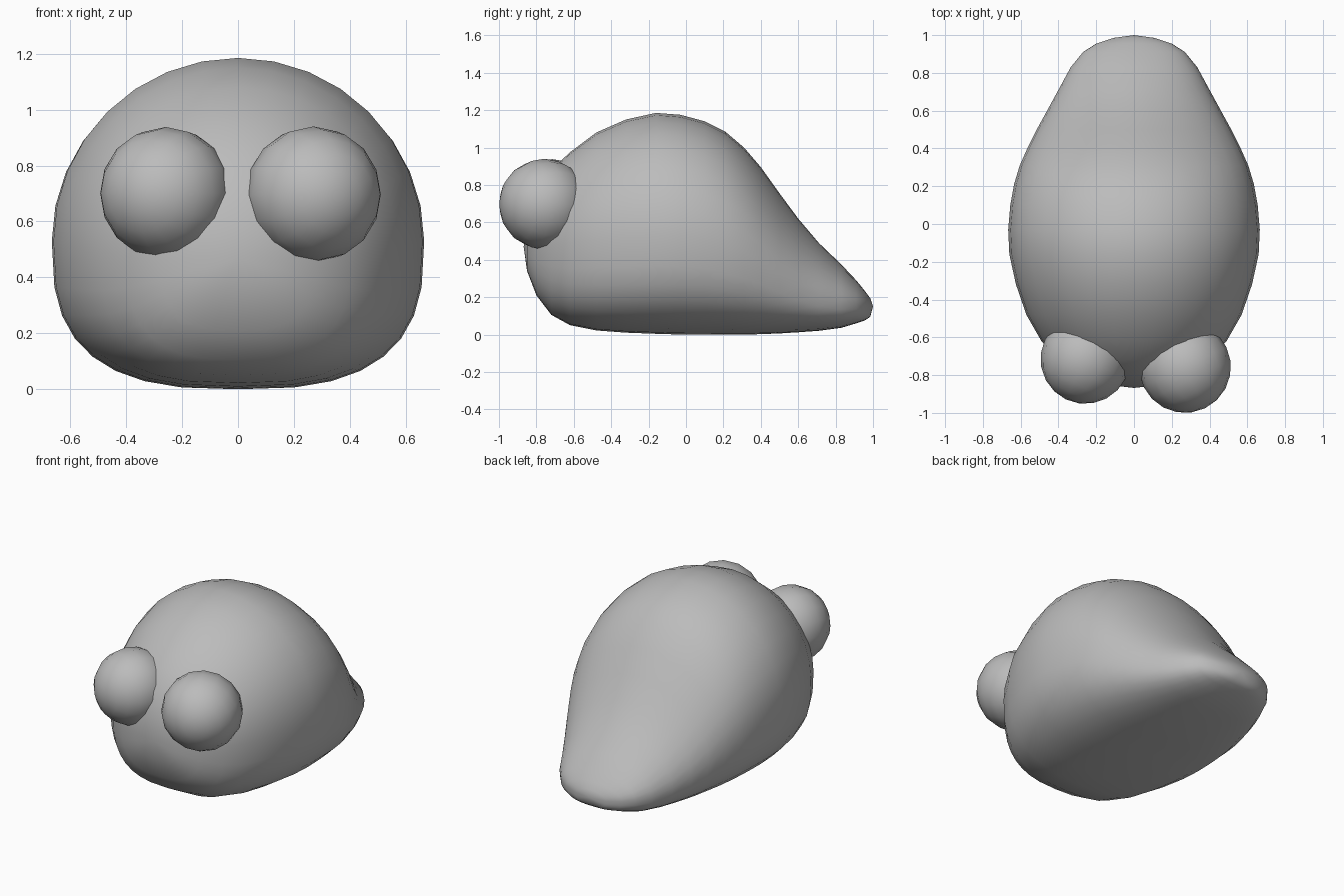
import bpy, bmesh, math

grey = bpy.data.materials.new("plain_grey")
grey.diffuse_color = (0.5, 0.5, 0.5, 1)


def finish(name, bm):
    bmesh.ops.recalc_face_normals(bm, faces=bm.faces)
    for f in bm.faces:
        f.smooth = True
    mesh = bpy.data.meshes.new(name)
    bm.to_mesh(mesh)
    bm.free()
    mesh.materials.append(grey)
    obj = bpy.data.objects.new(name, mesh)
    bpy.context.collection.objects.link(obj)
    return obj


# Body sections: y, half width, bottom, widest height, top, upper roundness
sections = [
    (-0.85, 0.15, 0.34, 0.47, 0.62, 2.0),
    (-0.80, 0.28, 0.21, 0.47, 0.76, 2.0),
    (-0.72, 0.40, 0.105, 0.48, 0.88, 2.0),
    (-0.62, 0.49, 0.05, 0.49, 0.975, 2.0),
    (-0.48, 0.57, 0.022, 0.51, 1.08, 2.0),
    (-0.32, 0.625, 0.01, 0.52, 1.15, 2.0),
    (-0.16, 0.66, 0.004, 0.53, 1.185, 2.0),
    (-0.03, 0.666, 0.0, 0.53, 1.175, 2.0),
    (0.10, 0.655, 0.0, 0.51, 1.14, 2.0),
    (0.21, 0.635, 0.0, 0.48, 1.085, 2.0),
    (0.31, 0.605, 0.0, 0.44, 1.00, 2.0),
    (0.40, 0.565, 0.002, 0.39, 0.895, 1.95),
    (0.50, 0.515, 0.006, 0.32, 0.755, 1.9),
    (0.60, 0.46, 0.012, 0.26, 0.62, 1.85),
    (0.71, 0.40, 0.02, 0.21, 0.49, 1.85),
    (0.83, 0.335, 0.036, 0.18, 0.375, 1.9),
    (0.91, 0.27, 0.06, 0.17, 0.29, 2.0),
    (0.955, 0.20, 0.075, 0.16, 0.235, 2.0),
    (0.985, 0.11, 0.095, 0.15, 0.195, 2.0),
]
SIDES = 32
bm = bmesh.new()
rings = []
for y, w, low, mid, high, n in sections:
    ring = []
    for i in range(SIDES):
        a = 2 * math.pi * i / SIDES
        c, s = math.cos(a), math.sin(a)
        e = n if s > 0 else 2.8
        x = w * math.copysign(abs(c) ** (2 / e), c)
        h = abs(s) ** (2 / e)
        z = mid + (high - mid) * h if s > 0 else mid - (mid - low) * h
        ring.append(bm.verts.new((x, y, z)))
    rings.append(ring)
for r, q in zip(rings, rings[1:]):
    for i in range(SIDES):
        j = (i + 1) % SIDES
        bm.faces.new((r[i], r[j], q[j], q[i]))
# Rounded nose and tail tips
for ring, tip in ((rings[0], (0, -0.868, 0.47)), (rings[-1], (0, 1.0, 0.15))):
    v = bm.verts.new(tip)
    for i in range(SIDES):
        bm.faces.new((ring[i], ring[(i + 1) % SIDES], v))
finish("body", bm)

# Bulging eyes, slightly uneven, poles turned outward
for name, centre, radius, turn in (
    ("right_eye", (0.27, -0.757, 0.697), 0.243, 0.45),
    ("left_eye", (-0.258, -0.715, 0.701), 0.237, -0.45),
):
    bm = bmesh.new()
    bmesh.ops.create_uvsphere(bm, u_segments=16, v_segments=10, radius=radius)
    eye = finish(name, bm)
    eye.location = centre
    eye.rotation_euler = (math.pi / 2, 0, turn)
